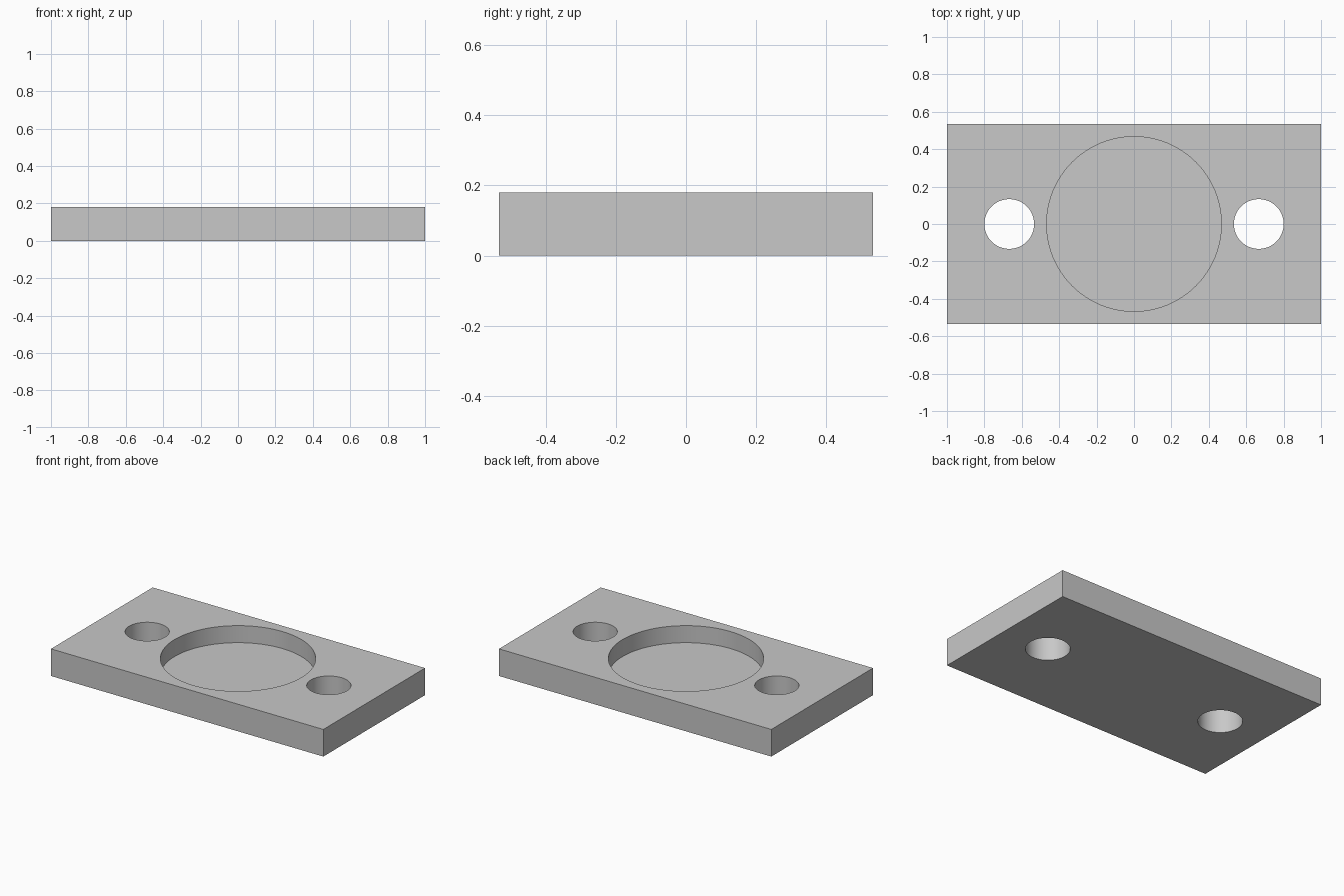
import bpy
import math

# Remove the default cube
default = bpy.data.objects.get("Cube")
if default:
    bpy.data.objects.remove(default, do_unlink=True)

LENGTH, WIDTH, HEIGHT = 2.0, 1.067, 0.18
RECESS_FLOOR, RECESS_RADIUS = 0.067, 0.467
HOLE_X, HOLE_RADIUS = 0.667, 0.133

# Plain grey material
grey = bpy.data.materials.new("light_grey")
grey.use_nodes = True
colour = (0.58, 0.58, 0.58, 1.0)
grey.diffuse_color = colour
grey.node_tree.nodes["Principled BSDF"].inputs["Base Color"].default_value = colour

# Rectangular plate
bpy.ops.mesh.primitive_cube_add(size=1, location=(0, 0, HEIGHT / 2))
plate = bpy.context.object
plate.name = "mounting_plate"
plate.scale = (LENGTH, WIDTH, HEIGHT)
bpy.ops.object.transform_apply(location=True, rotation=False, scale=True)
plate.data.materials.append(grey)


def cut_round(name, x, radius, bottom):
    """Cut a vertical round opening from the given height up through the top."""
    top = HEIGHT + 0.1
    bpy.ops.mesh.primitive_cylinder_add(
        vertices=96, radius=radius, depth=top - bottom,
        location=(x, 0, (top + bottom) / 2))
    cutter = bpy.context.object
    cutter.name = name
    cutter.data.materials.append(grey)
    bpy.context.view_layer.objects.active = plate
    cut = plate.modifiers.new(name, "BOOLEAN")
    cut.operation = "DIFFERENCE"
    cut.solver = "EXACT"
    cut.object = cutter
    bpy.ops.object.modifier_apply(modifier=cut.name)
    bpy.data.objects.remove(cutter, do_unlink=True)


# Central blind recess and the two through holes
cut_round("recess_cutter", 0, RECESS_RADIUS, RECESS_FLOOR)
for side, sign in (("left", 1), ("right", -1)):
    cut_round(side + "_hole_cutter", sign * HOLE_X, HOLE_RADIUS, -0.1)

# Smooth round walls, sharp rims
bpy.ops.object.select_all(action="DESELECT")
plate.select_set(True)
bpy.context.view_layer.objects.active = plate
bpy.ops.object.shade_smooth_by_angle(angle=math.radians(30))
